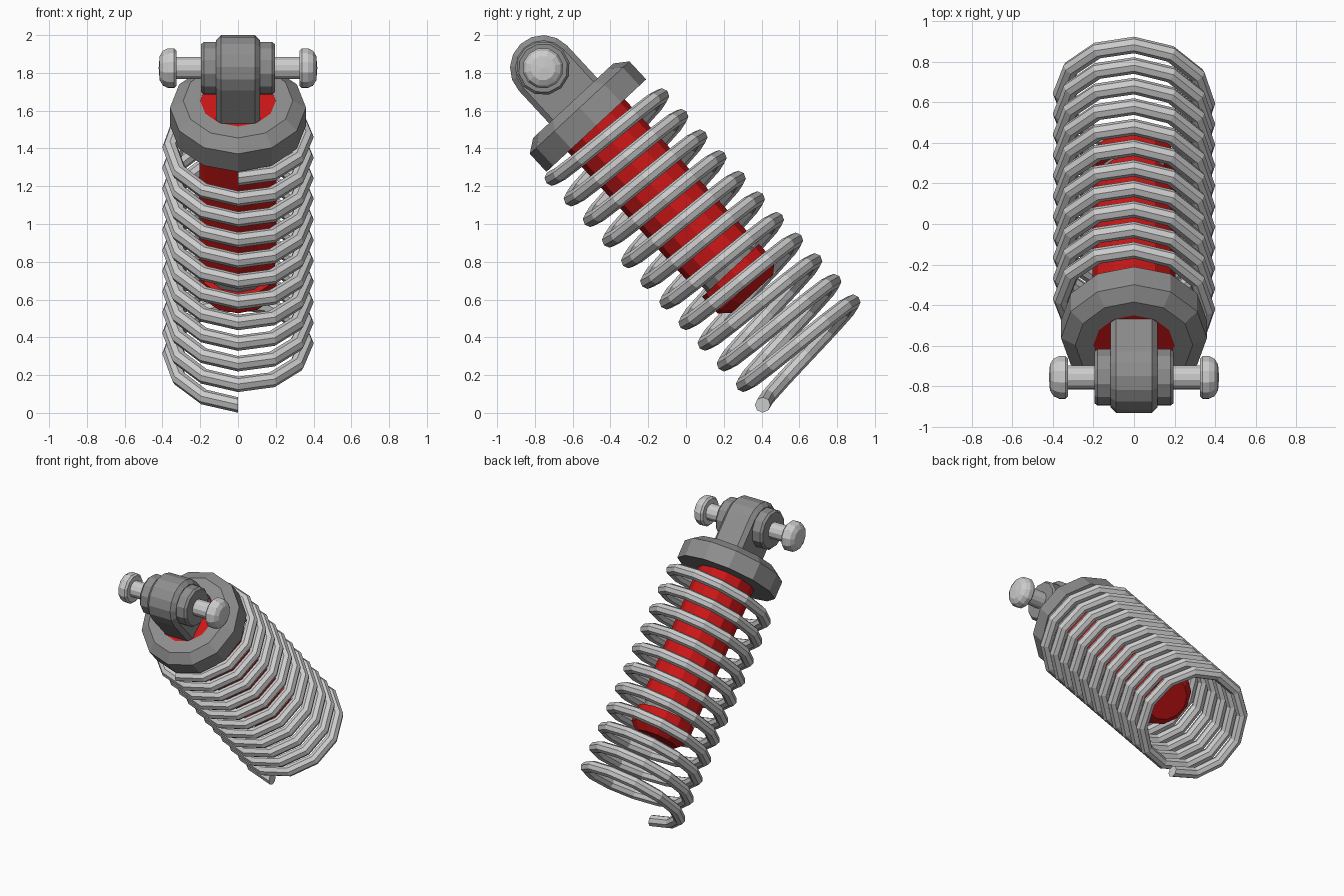
import bpy, bmesh, math
from mathutils import Matrix, Vector

if "Cube" in bpy.data.objects:
    bpy.data.objects.remove(bpy.data.objects["Cube"])

# Local frame: z runs up the damper axis, origin at the mounting eye
FRAME = Matrix.Translation((0, -0.757, 1.825)) @ Matrix.Rotation(math.atan2(0.68, 0.733), 4, 'X')
ACROSS = Matrix.Rotation(math.radians(90), 4, 'Y')


def material(name, rgb):
    m = bpy.data.materials.new(name)
    m.diffuse_color = (*rgb, 1)
    m.use_nodes = True
    m.node_tree.nodes["Principled BSDF"].inputs["Base Color"].default_value = m.diffuse_color
    return m


RED = material("red_paint", (0.6, 0.008, 0.008))
DARK = material("dark_metal", (0.27, 0.27, 0.27))
LIGHT = material("light_metal", (0.7, 0.7, 0.7))


def finish(name, bm, mat, local=Matrix()):
    bmesh.ops.remove_doubles(bm, verts=bm.verts, dist=1e-5)
    bmesh.ops.recalc_face_normals(bm, faces=bm.faces)
    me = bpy.data.meshes.new(name)
    bm.to_mesh(me)
    bm.free()
    me.materials.append(mat)
    ob = bpy.data.objects.new(name, me)
    ob.matrix_world = FRAME @ local
    bpy.context.collection.objects.link(ob)
    return ob


def lathe(name, profile, mat, local=Matrix(), closed=False, sides=12):
    """Revolve (radius, distance) points about local z."""
    bm = bmesh.new()
    vs = [bm.verts.new((0, r, z)) for r, z in profile]
    es = [bm.edges.new(p) for p in zip(vs, vs[1:])]
    if closed:
        es.append(bm.edges.new((vs[-1], vs[0])))
    bmesh.ops.spin(bm, geom=vs + es, cent=(0, 0, 0), axis=(0, 0, 1),
                   angle=2 * math.pi, steps=sides)
    return finish(name, bm, mat, local)


# Damper body, rod and lower piston
lathe("damper_body", [(0, -0.237), (0.205, -0.237), (0.205, -1.39), (0, -1.39)], RED)
lathe("damper_rod", [(0, -1.35), (0.17, -1.35), (0.17, -1.50), (0, -1.50)], DARK)
lathe("lower_piston", [(0, -1.46), (0.205, -1.46), (0.205, -1.58), (0.15, -1.63), (0, -1.63)], RED)

# Spring seat ring round the top of the body
lathe("spring_seat", [(0.2, -0.235), (0.29, -0.235), (0.36, -0.285), (0.36, -0.415), (0.2, -0.415)],
      DARK, closed=True)

# Coil spring: 11 turns of 12 segments, 8-sided wire
bm = bmesh.new()
TURNS, SEGS, WIRE = 11, 12, 8
rings = []
for i in range(TURNS * SEGS + 1):
    a = 2 * math.pi * i / SEGS
    z = -0.46 - (2.098 - 0.46) * i / (TURNS * SEGS)
    ring = []
    for k in range(WIRE):
        b = 2 * math.pi * k / WIRE
        r = 0.36 + 0.041 * math.cos(b)
        ring.append(bm.verts.new((r * math.sin(a), -r * math.cos(a), z + 0.041 * math.sin(b))))
    rings.append(ring)
for p, q in zip(rings, rings[1:]):
    for k in range(WIRE):
        n = (k + 1) % WIRE
        bm.faces.new((p[k], p[n], q[n], q[k]))
bm.faces.new(rings[0])
bm.faces.new(rings[-1])
finish("coil_spring", bm, LIGHT)

# Mounting eye: rounded lug extruded across x
bm = bmesh.new()
R, W = 0.175, 0.117
outline = [(-R, -0.26)]
outline += [(-R * math.cos(math.pi * i / 8), R * math.sin(math.pi * i / 8)) for i in range(9)]
outline += [(R, -0.26)]
face = bm.faces.new([bm.verts.new((-W, y, z)) for y, z in outline])
res = bmesh.ops.extrude_face_region(bm, geom=[face])
bmesh.ops.translate(bm, verts=[v for v in res["geom"] if isinstance(v, bmesh.types.BMVert)],
                    vec=Vector((2 * W, 0, 0)))
rim = [e for e in bm.edges
       if abs(e.verts[0].co.x - e.verts[1].co.x) < 1e-6
       and max(v.co.z for v in e.verts) > -0.2]
bmesh.ops.bevel(bm, geom=rim, offset=0.028, segments=1, affect='EDGES')
finish("mounting_eye", bm, DARK)

# Bushing and bolt through the eye
lathe("bushing", [(0, -0.195), (0.13, -0.195), (0.143, -0.18),
                  (0.143, 0.18), (0.13, 0.195), (0, 0.195)], DARK, ACROSS)
lathe("bolt_shaft", [(0, -0.34), (0.06, -0.34), (0.06, 0.34), (0, 0.34)], LIGHT, ACROSS)
for side, s in (("left", -1), ("right", 1)):
    knob = [(0, 0.325), (0.095, 0.325), (0.108, 0.338), (0.108, 0.37),
            (0.095, 0.397), (0.065, 0.415), (0, 0.42)]
    lathe("bolt_head_" + side, [(r, s * z) for r, z in knob], LIGHT, ACROSS)
